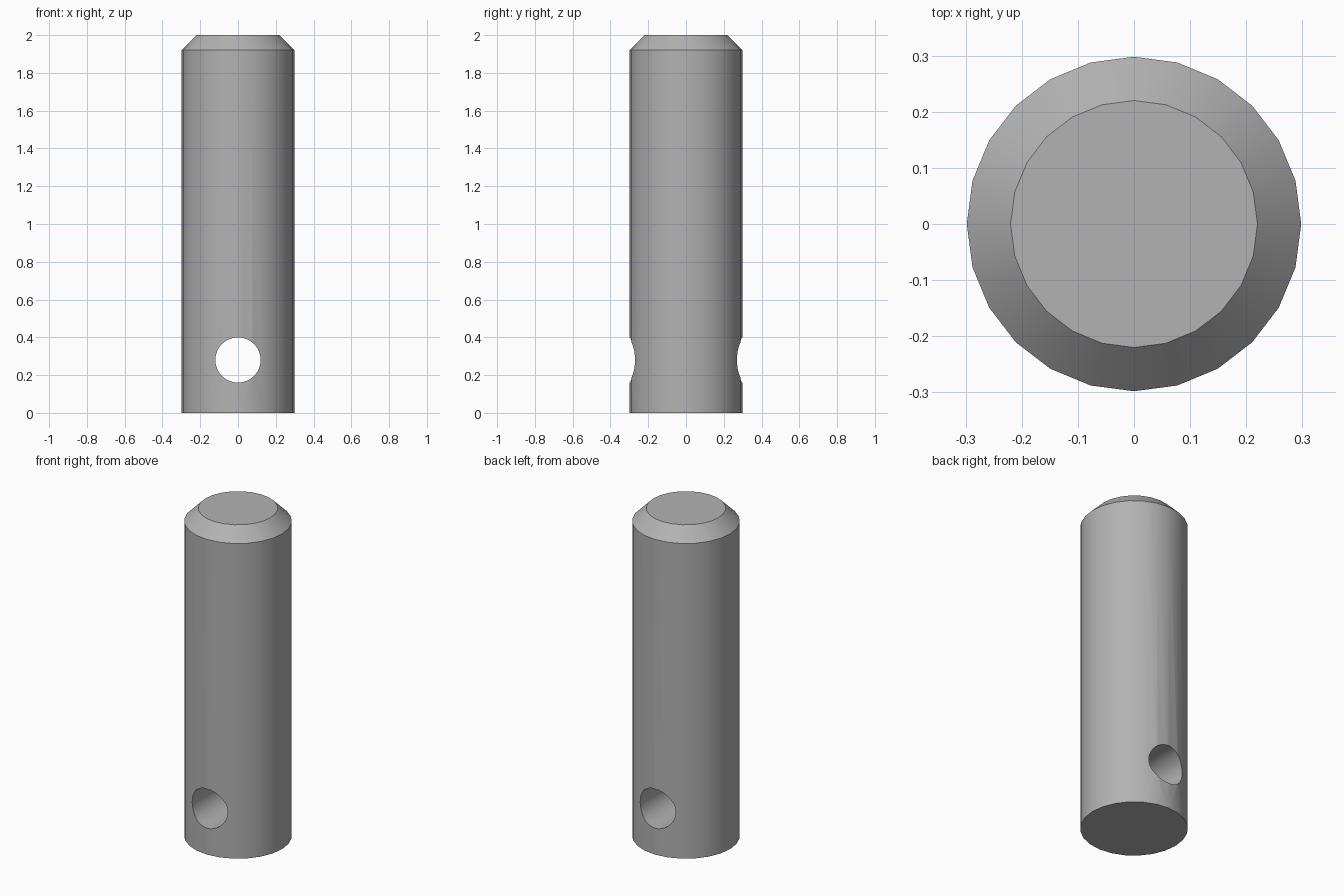
import bpy
import math

cube = bpy.data.objects.get("Cube")
if cube:
    bpy.data.objects.remove(cube, do_unlink=True)

RADIUS, TIP_RADIUS = 0.298, 0.22
HEIGHT, CHAMFER = 2.0, 0.078
HOLE_RADIUS, HOLE_Z = 0.12, 0.28
SIDES = 24

steel = bpy.data.materials.new("plain grey steel")
steel.use_nodes = True
grey = (0.45, 0.45, 0.45, 1)
steel.diffuse_color = grey
steel.node_tree.nodes["Principled BSDF"].inputs["Base Color"].default_value = grey

# Pin body: stacked rings turned around z, capped at both ends
rings = [(RADIUS, 0), (RADIUS, HEIGHT - CHAMFER), (TIP_RADIUS, HEIGHT)]
angles = [2 * math.pi * i / SIDES for i in range(SIDES)]
verts = [(r * math.cos(a), r * math.sin(a), z) for r, z in rings for a in angles]
faces = [tuple(reversed(range(SIDES))), tuple(range(2 * SIDES, 3 * SIDES))]
for ring in range(len(rings) - 1):
    low, high = ring * SIDES, (ring + 1) * SIDES
    for i in range(SIDES):
        j = (i + 1) % SIDES
        faces.append((low + i, low + j, high + j, high + i))
mesh = bpy.data.meshes.new("pin")
mesh.from_pydata(verts, [], faces)
mesh.materials.append(steel)
pin = bpy.data.objects.new("pin", mesh)
bpy.context.collection.objects.link(pin)

# Cross hole drilled from front to back
bpy.ops.mesh.primitive_cylinder_add(vertices=32, radius=HOLE_RADIUS, depth=1,
                                    location=(0, 0, HOLE_Z),
                                    rotation=(math.pi / 2, 0, 0))
drill = bpy.context.object
drill.name = "hole_cutter"
drill.hide_render = True
drill.data.materials.append(steel)

bpy.ops.object.select_all(action="DESELECT")
pin.select_set(True)
bpy.context.view_layer.objects.active = pin
cut = pin.modifiers.new("cross_hole", "BOOLEAN")
cut.operation = "DIFFERENCE"
cut.solver = "EXACT"
cut.object = drill
bpy.ops.object.modifier_apply(modifier=cut.name)
bpy.data.objects.remove(drill, do_unlink=True)

# Smooth round walls with crisp rims
bpy.ops.object.shade_smooth_by_angle(angle=math.radians(30))
